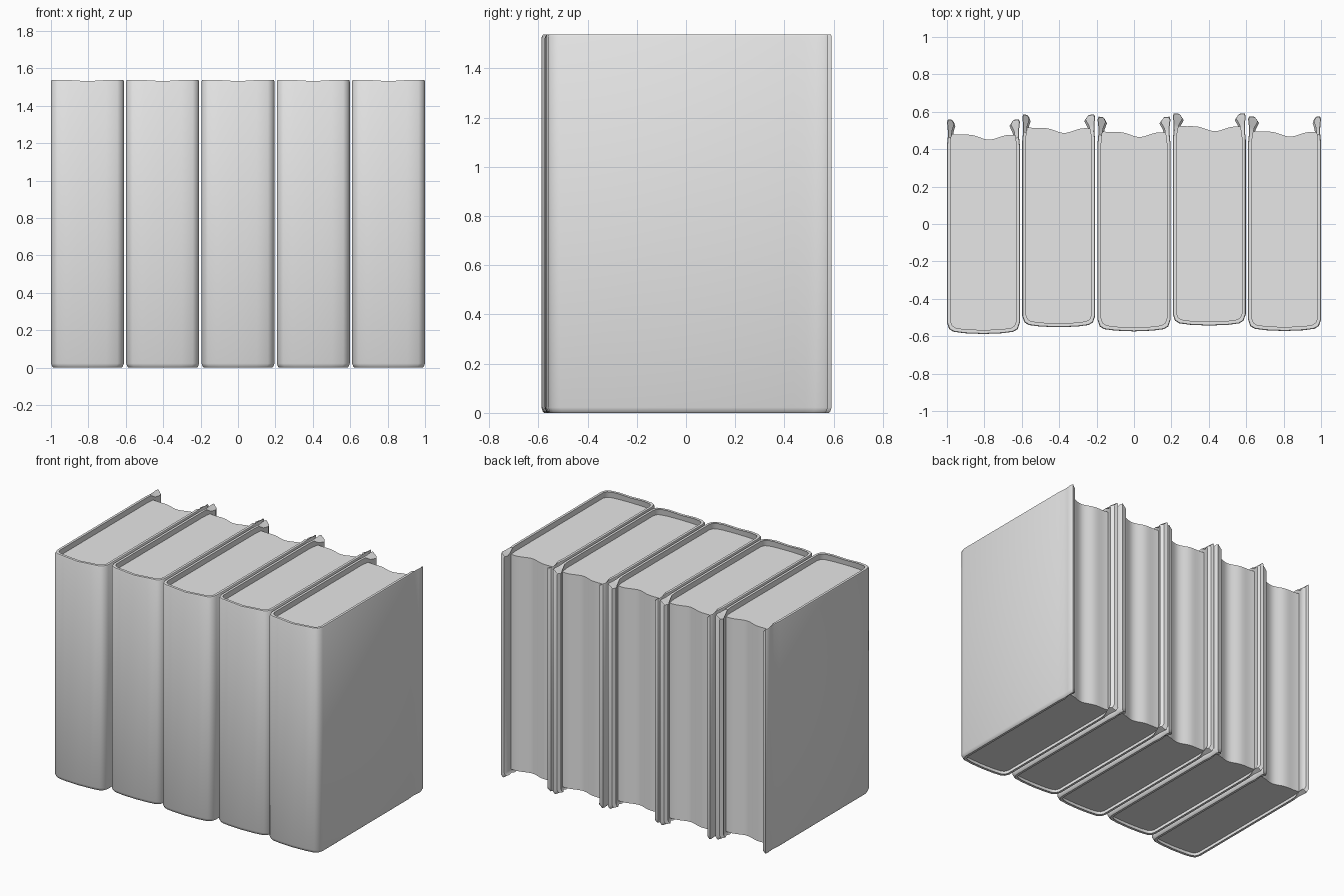
import bpy
import bmesh
import math

if "Cube" in bpy.data.objects:
    bpy.data.objects.remove(bpy.data.objects["Cube"], do_unlink=True)

grey = bpy.data.materials.new("plain_grey")
grey.use_nodes = True
grey.diffuse_color = (0.8, 0.8, 0.8, 1)
grey.node_tree.nodes["Principled BSDF"].inputs["Base Color"].default_value = (0.8, 0.8, 0.8, 1)

HEIGHT = 1.537
PITCH = 0.4025
DEPTH = 1.14

# Half cross-section of the cover, spine centre to curled fore-edge:
# outer x, outer depth, inner x, inner depth
HALF = [
    (0, 0, 0, 0.018),
    (0.10, 0.004, 0.10, 0.022),
    (0.16, 0.012, 0.15, 0.029),
    (0.183, 0.026, 0.168, 0.040),
    (0.195, 0.06, 0.178, 0.065),
    (0.195, 1.0, 0.178, 1.0),
    (0.190, 1.05, 0.174, 1.04),
    (0.191, 1.09, 0.166, 1.08),
    (0.195, 1.125, 0.148, 1.115),
    (0.189, 1.14, 0.162, 1.137),
]

# Heights and inward scaling of the cover's rings, rounder at the foot
RINGS = [(0, 0.94), (0.006, 0.97), (0.022, 1),
         (HEIGHT - 0.008, 1), (HEIGHT, 0.985)]


def loft(name, rings, caps, location):
    """Bridge equal closed rings and cap both ends with the given faces."""
    bm = bmesh.new()
    rows = [[bm.verts.new(p) for p in ring] for ring in rings]
    n = len(rows[0])
    for low, high in zip(rows, rows[1:]):
        for i in range(n):
            j = (i + 1) % n
            bm.faces.new((low[i], low[j], high[j], high[i]))
    for row in (rows[0], rows[-1]):
        for cap in caps:
            bm.faces.new([row[i] for i in cap])
    bmesh.ops.recalc_face_normals(bm, faces=bm.faces[:])
    mesh = bpy.data.meshes.new(name)
    bm.to_mesh(mesh)
    bm.free()
    mesh.materials.append(grey)
    obj = bpy.data.objects.new(name, mesh)
    obj.location = location
    bpy.context.collection.objects.link(obj)
    bpy.ops.object.select_all(action="DESELECT")
    obj.select_set(True)
    bpy.context.view_layer.objects.active = obj
    bpy.ops.object.shade_smooth_by_angle(angle=math.radians(38))
    return obj


def cover(number, location, depth, curls):
    """Wrapped cover with a spine and two boards curling in at the back."""
    outer, inner = [], []
    for side, curl in ((-1, curls[0]), (1, curls[1])):
        half = HALF[::-1] if side < 0 else HALF[1:]
        for ox, oy, ix, iy in half:
            if iy > 1:
                ix = 0.178 - (0.178 - ix) * curl
            drop = 0.025 if iy > 1.07 else 0
            dip = 0.006 if ox < 0.05 else 0
            outer.append((side * ox, oy, dip))
            inner.append((side * ix, iy, max(drop, dip)))
    loop = outer + inner[::-1]
    rings = []
    for z, scale in RINGS:
        ring = []
        y_scale = 1 - (1 - scale) * 0.35
        for x, y, drop in loop:
            if z > 1:
                z_point = z - drop
            else:
                z_point = z + (drop * 0.6 if drop > 0.01 else 0)
            y_point = DEPTH / 2 + (y - DEPTH / 2) * y_scale
            ring.append((x * scale, y_point * depth / DEPTH, z_point))
        rings.append(ring)
    n = len(loop)
    caps = [(i, i + 1, n - 2 - i, n - 1 - i) for i in range(n // 2 - 1)]
    loft(f"book_cover_{number}", rings, caps, location)


def pages(number, location):
    """Page block, rounded at the spine with a wavy fore-edge."""
    half = [(x + 0.003, y - 0.003) for _, _, x, y in HALF[1:6]]
    loop = [(-x, y) for x, y in half[::-1]] + half
    steps = 18
    for i in range(steps + 1):
        t = i / steps
        x = 0.178 - 0.356 * t
        y = 1.062 + 0.008 * t - 0.024 * math.exp(-((t - 0.44) / 0.2) ** 2)
        y += 0.003 * math.sin(t * math.pi * 4)
        loop.append((x, y))
    rings = [[(x, y, z) for x, y in loop] for z in (0.03, HEIGHT - 0.04)]
    loft(f"page_block_{number}", rings, [range(len(loop))], location)


# Row of books, each pushed in by a slightly different amount:
# front position, depth, curl of the two boards
BOOKS = [
    (-0.588, 1.148, (0.6, 1.0)),
    (-0.552, 1.138, (0.6, 1.1)),
    (-0.574, 1.148, (0.8, 1.1)),
    (-0.543, 1.135, (1.1, 1.1)),
    (-0.572, 1.148, (1.1, 0.6)),
]
for k, (front, depth, curls) in enumerate(BOOKS):
    spot = ((k - 2) * PITCH, front, 0)
    cover(k + 1, spot, depth, curls)
    pages(k + 1, spot)
